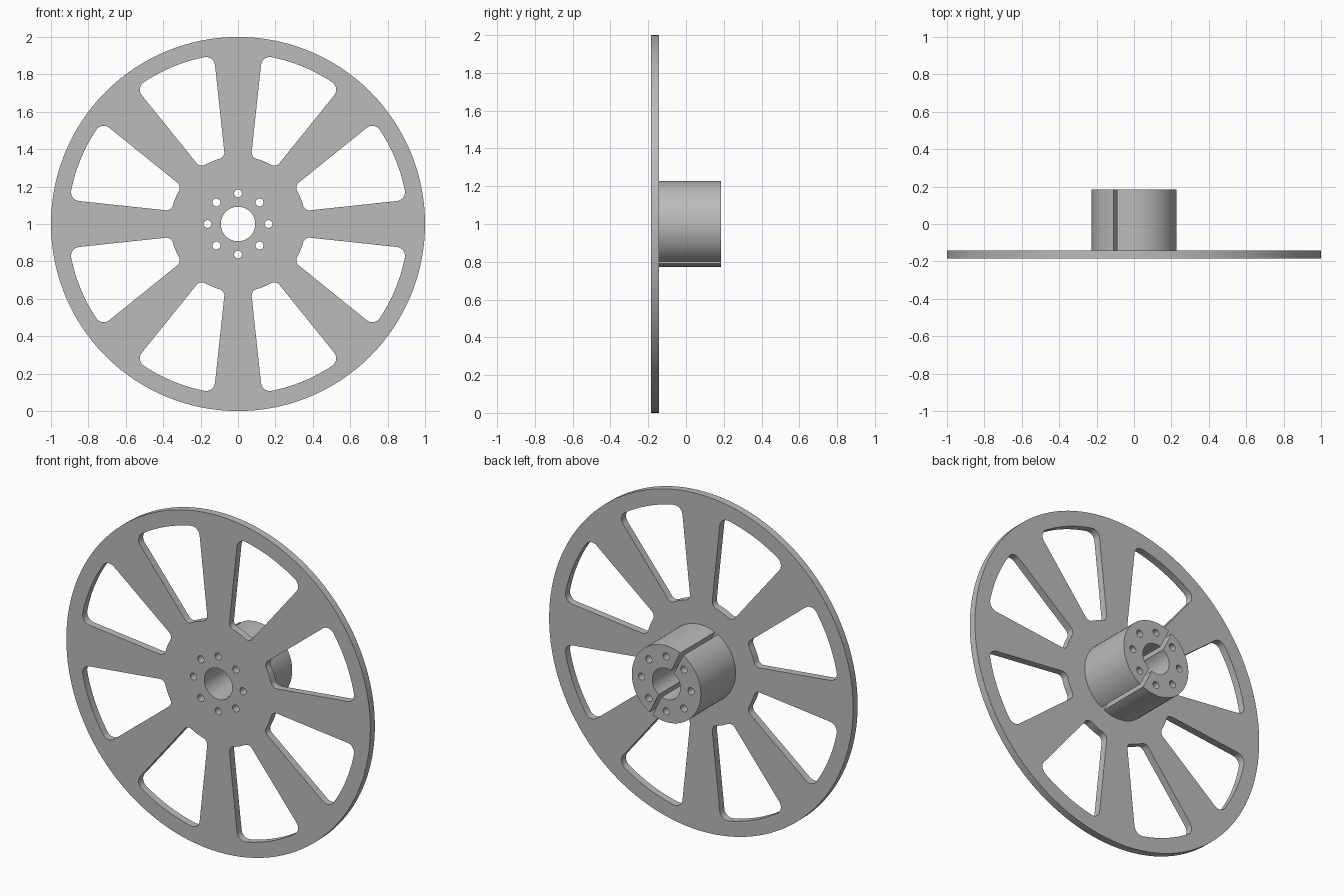
import bpy
import bmesh
from math import sin, cos, pi, radians, asin, atan, hypot
from mathutils import Matrix

if "Cube" in bpy.data.objects:
    bpy.data.objects.remove(bpy.data.objects["Cube"], do_unlink=True)

grey = bpy.data.materials.new("plain grey")
grey.use_nodes = True
colour = (0.5, 0.5, 0.5, 1)
grey.diffuse_color = colour
grey.node_tree.nodes["Principled BSDF"].inputs["Base Color"].default_value = colour

# Main sizes
CENTRE_Z = 1.0
FRONT, PLATE_BACK, HUB_BACK = -0.185, -0.142, 0.185
HUB_R, BORE_R = 0.227, 0.092
BOLT_RING, BOLT_R = 0.163, 0.021
SLOT_ANGLE, SLOT_HALF = radians(116.4), 0.011
WINDOWS = 8


def arc(radius, start, end, steps, cx=0, cy=0):
    return [(cx + radius * cos(start + (end - start) * i / steps),
             cy + radius * sin(start + (end - start) * i / steps))
            for i in range(steps + 1)]


def circle(radius, steps, cx=0, cy=0):
    return arc(radius, 0, 2 * pi, steps, cx, cy)[:-1]


def turn(points, angle):
    return [(x * cos(angle) - y * sin(angle), x * sin(angle) + y * cos(angle))
            for x, y in points]


def bolt_holes(angles):
    return [circle(BOLT_R, 24, BOLT_RING * cos(a), BOLT_RING * sin(a)) for a in angles]


def solid(name, loops, y0, y1):
    """Extrude an outline with holes from depth y0 to y1."""
    curve = bpy.data.curves.new(name, "CURVE")
    curve.dimensions = "2D"
    curve.fill_mode = "BOTH"
    curve.extrude = (y1 - y0) / 2
    for loop in loops:
        spline = curve.splines.new("POLY")
        spline.points.add(len(loop) - 1)
        for point, (x, y) in zip(spline.points, loop):
            point.co = (x, y, 0, 1)
        spline.use_cyclic_u = True
    helper = bpy.data.objects.new(name + " outline", curve)
    bpy.context.collection.objects.link(helper)
    bpy.context.view_layer.update()
    graph = bpy.context.evaluated_depsgraph_get()
    mesh = bpy.data.meshes.new_from_object(helper.evaluated_get(graph))
    bpy.data.objects.remove(helper, do_unlink=True)
    bpy.data.curves.remove(curve)

    # Weld the caps to the walls and stand the shape upright
    bm = bmesh.new()
    bm.from_mesh(mesh)
    bmesh.ops.remove_doubles(bm, verts=bm.verts, dist=0.0001)
    bm.transform(Matrix.Translation((0, (y0 + y1) / 2, CENTRE_Z))
                 @ Matrix.Rotation(pi / 2, 4, "X"))
    bmesh.ops.recalc_face_normals(bm, faces=bm.faces)
    bm.to_mesh(mesh)
    bm.free()
    mesh.name = name
    mesh.materials.clear()
    mesh.materials.append(grey)
    obj = bpy.data.objects.new(name, mesh)
    bpy.context.collection.objects.link(obj)
    bpy.ops.object.select_all(action="DESELECT")
    obj.select_set(True)
    bpy.context.view_layer.objects.active = obj
    bpy.ops.object.shade_smooth_by_angle(angle=radians(30))
    return obj


def window():
    """Opening between two flaring spokes, with rounded corners."""
    inner, outer, fillet_in, fillet_out = 0.362, 0.91, 0.035, 0.048
    flare, middle = atan(0.107), pi / WINDOWS
    root = 0.032 * cos(flare)
    rho_in, rho_out = inner + fillet_in, outer - fillet_out
    t_in = flare + asin((root + fillet_in) / rho_in)
    t_out = flare + asin((root + fillet_out) / rho_out)
    half = arc(inner, middle, t_in, 5)
    half += arc(fillet_in, t_in + pi, flare + 1.5 * pi, 8,
                rho_in * cos(t_in), rho_in * sin(t_in))[1:]
    half += arc(fillet_out, flare - pi / 2, t_out, 8,
                rho_out * cos(t_out), rho_out * sin(t_out))
    half += arc(outer, t_out, middle, 8)[1:]
    other = [(x, -y) for x, y in turn(half, -middle)]
    return half + turn(other, middle)[-2:0:-1]


# Spoked plate
eighths = [i * pi / 4 for i in range(8)]
plate = [circle(1, 128), circle(BORE_R, 48)] + bolt_holes(eighths)
plate += [turn(window(), a) for a in eighths]
solid("spoked_plate", plate, FRONT, PLATE_BACK)

# Hub, split in two by a straight slot
for side, name in enumerate(("hub_half_right", "hub_half_left")):
    base = SLOT_ANGLE + side * pi
    out_gap, in_gap = asin(SLOT_HALF / HUB_R), asin(SLOT_HALF / BORE_R)
    outline = arc(HUB_R, base + out_gap, base + pi - out_gap, 40)
    outline += arc(BORE_R, base + pi - in_gap, base + in_gap, 24)
    inside = [a for a in eighths if (a - base) % (2 * pi) < pi]
    solid(name, [outline] + bolt_holes(inside), PLATE_BACK, HUB_BACK)
